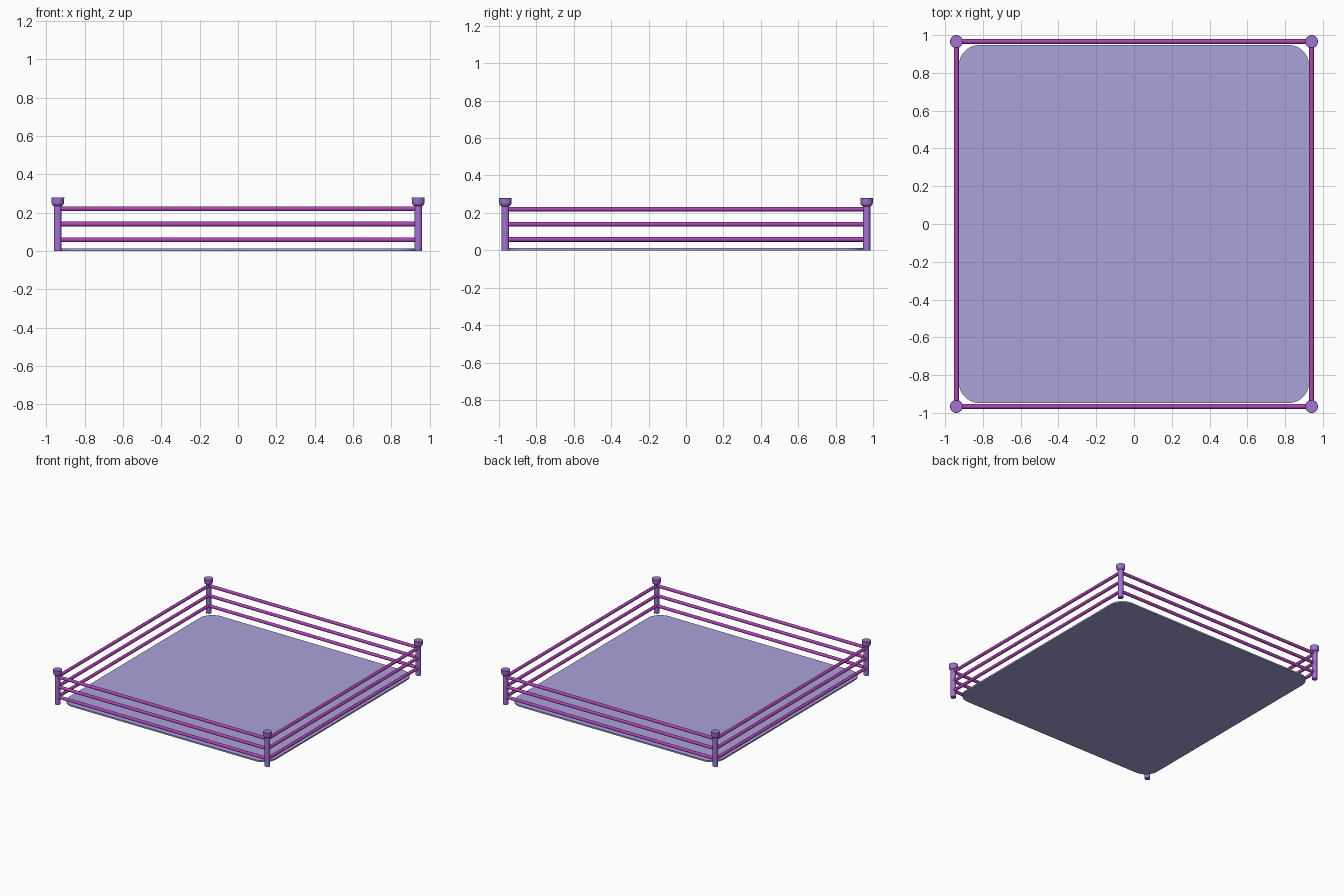
import bpy, bmesh, math
from mathutils import Matrix, Vector

if "Cube" in bpy.data.objects:
    bpy.data.objects.remove(bpy.data.objects["Cube"])

PX, PY = 0.94, 0.966      # post centres


def material(name, color):
    m = bpy.data.materials.new(name)
    m.diffuse_color = color
    m.use_nodes = True
    m.node_tree.nodes["Principled BSDF"].inputs["Base Color"].default_value = m.diffuse_color
    return m


post_mat = material("post_purple", (0.36, 0.17, 0.66, 1))
rope_mat = material("rope_magenta", (0.42, 0.06, 0.46, 1))
floor_mat = material("mat_lavender", (0.40, 0.36, 0.70, 1))


def finish(bm, name, mat):
    bmesh.ops.recalc_face_normals(bm, faces=bm.faces)
    me = bpy.data.meshes.new(name)
    bm.to_mesh(me)
    bm.free()
    ob = bpy.data.objects.new(name, me)
    bpy.context.collection.objects.link(ob)
    me.materials.append(mat)
    bpy.ops.object.select_all(action='DESELECT')
    ob.select_set(True)
    bpy.context.view_layer.objects.active = ob
    bpy.ops.object.shade_smooth_by_angle(angle=math.radians(35))
    return ob


def lathe(name, profile, loc, mat, n=32):
    bm = bmesh.new()
    rings = [[bm.verts.new((loc[0] + r * math.cos(2 * math.pi * i / n),
                            loc[1] + r * math.sin(2 * math.pi * i / n), z))
              for i in range(n)] for r, z in profile]
    for a, b in zip(rings, rings[1:]):
        for i in range(n):
            j = (i + 1) % n
            bm.faces.new((a[i], a[j], b[j], b[i]))
    bm.faces.new(rings[0])
    bm.faces.new(rings[-1])
    return finish(bm, name, mat)


def rope(name, a, b, mat, r=0.0125):
    a, b = Vector(a), Vector(b)
    bm = bmesh.new()
    rot = (b - a).to_track_quat('Z', 'Y').to_matrix().to_4x4()
    bmesh.ops.create_cone(bm, cap_ends=True, segments=16, radius1=r, radius2=r,
                          depth=(b - a).length,
                          matrix=Matrix.Translation((a + b) / 2) @ rot)
    return finish(bm, name, mat)


# Corner posts with flared caps
post_profile = [(0.02, 0), (0.02, 0.24)]
cap_profile = [(0.020, 0.235), (0.026, 0.238), (0.031, 0.245),
               (0.033, 0.255), (0.034, 0.278), (0.0325, 0.28)]
for sx, side in ((-1, "left"), (1, "right")):
    for sy, end in ((-1, "front"), (1, "back")):
        loc = (sx * PX, sy * PY)
        lathe(f"{end}_{side}_post", post_profile, loc, post_mat)
        lathe(f"{end}_{side}_post_cap", cap_profile, loc, post_mat)

# Three ropes on every side
for level, z in (("lower", 0.058), ("middle", 0.14), ("upper", 0.22)):
    for s, end in ((-1, "front"), (1, "back")):
        rope(f"{end}_{level}_rope", (-PX, s * PY, z), (PX, s * PY, z), rope_mat)
    for s, side in ((-1, "left"), (1, "right")):
        rope(f"{side}_{level}_rope", (s * PX, -PY, z), (s * PX, PY, z), rope_mat)

# Rounded floor mat
W, D, R, STEPS, T = 0.927, 0.948, 0.11, 12, 0.012
bm = bmesh.new()
outline = []
for k, (sx, sy) in enumerate(((1, 1), (-1, 1), (-1, -1), (1, -1))):
    for i in range(STEPS + 1):
        t = math.pi / 2 * (k + i / STEPS)
        outline.append(bm.verts.new((sx * (W - R) + R * math.cos(t),
                                     sy * (D - R) + R * math.sin(t), 0)))
base = bm.faces.new(outline)
top = bmesh.ops.extrude_face_region(bm, geom=[base], use_keep_orig=True)
bmesh.ops.translate(bm, vec=(0, 0, T),
                    verts=[v for v in top["geom"] if isinstance(v, bmesh.types.BMVert)])
finish(bm, "floor_mat", floor_mat)
